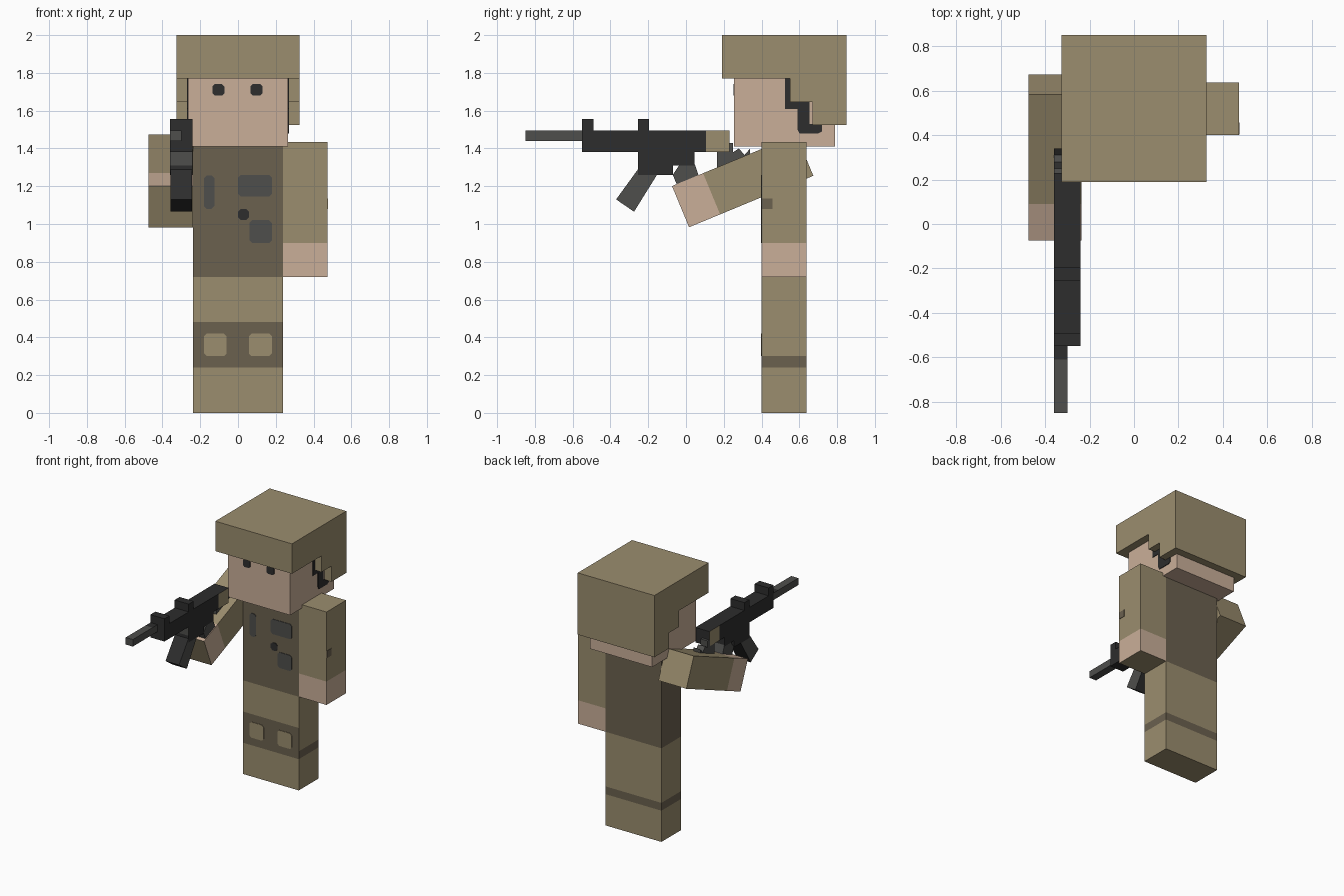
import bpy, bmesh, math
from mathutils import Matrix, Vector

if "Cube" in bpy.data.objects:
    bpy.data.objects.remove(bpy.data.objects["Cube"])


def material(name, r, g, b):
    def lin(c):
        c /= 255
        return c / 12.92 if c < 0.04 else ((c + 0.055) / 1.055) ** 2.4
    m = bpy.data.materials.new(name)
    m.diffuse_color = (lin(r), lin(g), lin(b), 1)
    m.use_nodes = True
    m.node_tree.nodes["Principled BSDF"].inputs["Base Color"].default_value = m.diffuse_color
    return m


OLIVE, SKIN, BROWN, BLACK, GREY = range(5)
MATS = [material("olive cloth", 155, 141, 110), material("skin", 202, 175, 153),
        material("brown cloth", 107, 97, 79), material("black metal", 45, 45, 45),
        material("grey metal", 78, 78, 76)]


def finish(name, bm, color):
    """Colour is one index, or a rule taking face centre and normal."""
    bmesh.ops.recalc_face_normals(bm, faces=bm.faces)
    bm.normal_update()
    for f in bm.faces:
        f.material_index = color(f.calc_center_median(), f.normal) if callable(color) else color
    me = bpy.data.meshes.new(name)
    bm.to_mesh(me)
    bm.free()
    for m in MATS:
        me.materials.append(m)
    ob = bpy.data.objects.new(name, me)
    bpy.context.collection.objects.link(ob)
    return ob


def box(name, x, y, z, color, cuts=()):
    """Box from ranges, sliced level at each height in cuts."""
    bm = bmesh.new()
    bmesh.ops.create_cube(bm, size=1)
    for v in bm.verts:
        v.co = Vector([(r[0] + r[1]) / 2 + c * (r[1] - r[0]) for r, c in zip((x, y, z), v.co)])
    for h in cuts:
        bmesh.ops.bisect_plane(bm, geom=bm.verts[:] + bm.edges[:] + bm.faces[:],
                               plane_co=(0, 0, h), plane_no=(0, 0, 1))
    return finish(name, bm, color)


def prism(name, points, x, color):
    """Side profile of (y, z) points extruded across x."""
    bm = bmesh.new()
    f = bm.faces.new([bm.verts.new((x[0], *p)) for p in points])
    g = bmesh.ops.extrude_face_region(bm, geom=[f])
    bmesh.ops.translate(bm, vec=(x[1] - x[0], 0, 0),
                        verts=[v for v in g["geom"] if isinstance(v, bmesh.types.BMVert)])
    return finish(name, bm, color)


def patch(name, x, z, face_y, color, c=0.015):
    """Thin plate with clipped corners on a front face."""
    (a, b), (d, e) = x, z
    pts = [(a + c, d), (b - c, d), (b, d + c), (b, e - c),
           (b - c, e), (a + c, e), (a, e - c), (a, d + c)]
    bm = bmesh.new()
    f = bm.faces.new([bm.verts.new((px, face_y - 0.004, pz)) for px, pz in pts])
    g = bmesh.ops.extrude_face_region(bm, geom=[f])
    bmesh.ops.translate(bm, vec=(0, 0.005, 0),
                        verts=[v for v in g["geom"] if isinstance(v, bmesh.types.BMVert)])
    return finish(name, bm, color)


BODY_X, BODY_Y = (-0.237, 0.237), (0.40, 0.637)


# Legs with a tall knee band in front and a thin one around the rest
def leg_color(c, n):
    if 0.24 < c.z < 0.30 and abs(n.z) < 0.5:
        return BROWN
    return BROWN if 0.24 < c.z < 0.48 and n.y < -0.5 else OLIVE


box("legs", BODY_X, BODY_Y, (0, 0.72), leg_color, (0.24, 0.30, 0.48))
for s, x in (("right", (-0.18, -0.06)), ("left", (0.057, 0.18))):
    patch(s + "_knee_pad", x, (0.30, 0.42), 0.40, OLIVE)

# Vest with pockets
box("vest", BODY_X, BODY_Y, (0.72, 1.41), BROWN)
patch("slim_pocket", (-0.18, -0.125), (1.08, 1.257), 0.40, GREY)
patch("chest_pocket", (0, 0.18), (1.145, 1.26), 0.40, GREY)
patch("belly_pocket", (0.06, 0.18), (0.90, 1.02), 0.40, GREY)
patch("button", (0, 0.057), (1.02, 1.08), 0.40, BLACK)

# Head, eyes and chin straps
box("head", (-0.265, 0.265), (0.255, 0.79), (1.41, 1.9), SKIN)
for s, x in (("right", (-0.135, -0.072)), ("left", (0.066, 0.13))):
    patch(s + "_eye", x, (1.68, 1.74), 0.255, BLACK, 0.012)
strap = [(0.525, 1.78), (0.55, 1.78), (0.55, 1.65), (0.655, 1.65), (0.655, 1.53), (0.72, 1.53),
         (0.72, 1.49), (0.70, 1.48), (0.60, 1.48), (0.59, 1.50), (0.59, 1.61), (0.525, 1.61)]
prism("left_chin_strap", strap, (0.264, 0.270), BLACK)
prism("right_chin_strap", strap, (-0.270, -0.264), BLACK)

# Helmet with stepped sides
prism("helmet", [(0.19, 1.77), (0.55, 1.77), (0.55, 1.645), (0.67, 1.645), (0.67, 1.525),
                 (0.85, 1.525), (0.85, 2.0), (0.19, 2.0)], (-0.326, 0.326), OLIVE)

# Arms: bare hands, cloth-coloured end faces
box("left_arm", (0.237, 0.473), BODY_Y, (0.72, 1.435),
    lambda c, n: SKIN if c.z < 0.90 and n.z > -0.5 else OLIVE, (0.90,))
box("elbow_patch", (0.472, 0.476), (0.402, 0.457), (1.08, 1.135), BROWN)
arm = box("right_arm", (-0.475, -0.237), (-0.118, 0.118), (-0.356, 0.356),
          lambda c, n: SKIN if c.z < -0.178 and n.z > -0.5 else OLIVE, (-0.178,))
arm.data.transform(Matrix.Translation((0, 0.30, 1.228)) @ Matrix.Rotation(math.radians(-67.5), 4, "X"))

# Gun
GX = (-0.36, -0.241)
box("gun_receiver", GX, (-0.55, 0.105), (1.38, 1.495), BLACK)
box("gun_stock", GX, (0.105, 0.23), (1.38, 1.495), lambda c, n: OLIVE if abs(n.x) > 0.5 else BLACK)
prism("gun_stock_butt", [(0.165, 1.26), (0.34, 1.32), (0.34, 1.40), (0.31, 1.365), (0.28, 1.40),
                         (0.25, 1.38), (0.25, 1.43), (0.225, 1.43), (0.225, 1.38), (0.165, 1.38)],
      (-0.36, -0.30), GREY)
box("gun_lower", GX, (-0.255, 0.045), (1.31, 1.381), lambda c, n: GREY if n.y < -0.5 else BLACK)
box("gun_trigger_guard", GX, (-0.255, -0.07), (1.26, 1.311), BLACK)
for s, y in (("front", -0.55), ("rear", -0.255)):
    box(s + "_sight", GX, (y, y + 0.06), (1.49, 1.555), BLACK)
box("gun_barrel", (-0.36, -0.30), (-0.85, -0.61), (1.44, 1.494), GREY)
box("gun_barrel_base", (-0.36, -0.30), (-0.61, -0.55), (1.44, 1.494),
    lambda c, n: BLACK if n.z > 0.5 else GREY)
prism("gun_magazine", [(-0.37, 1.13), (-0.275, 1.065), (-0.135, 1.29), (-0.225, 1.33)], (-0.358, -0.243),
      lambda c, n: GREY if abs(n.x) > 0.5 else BLACK)
prism("gun_grip", [(-0.07, 1.26), (-0.02, 1.14), (0.09, 1.19), (0.045, 1.32), (-0.03, 1.32)],
      (-0.358, -0.243), GREY)
